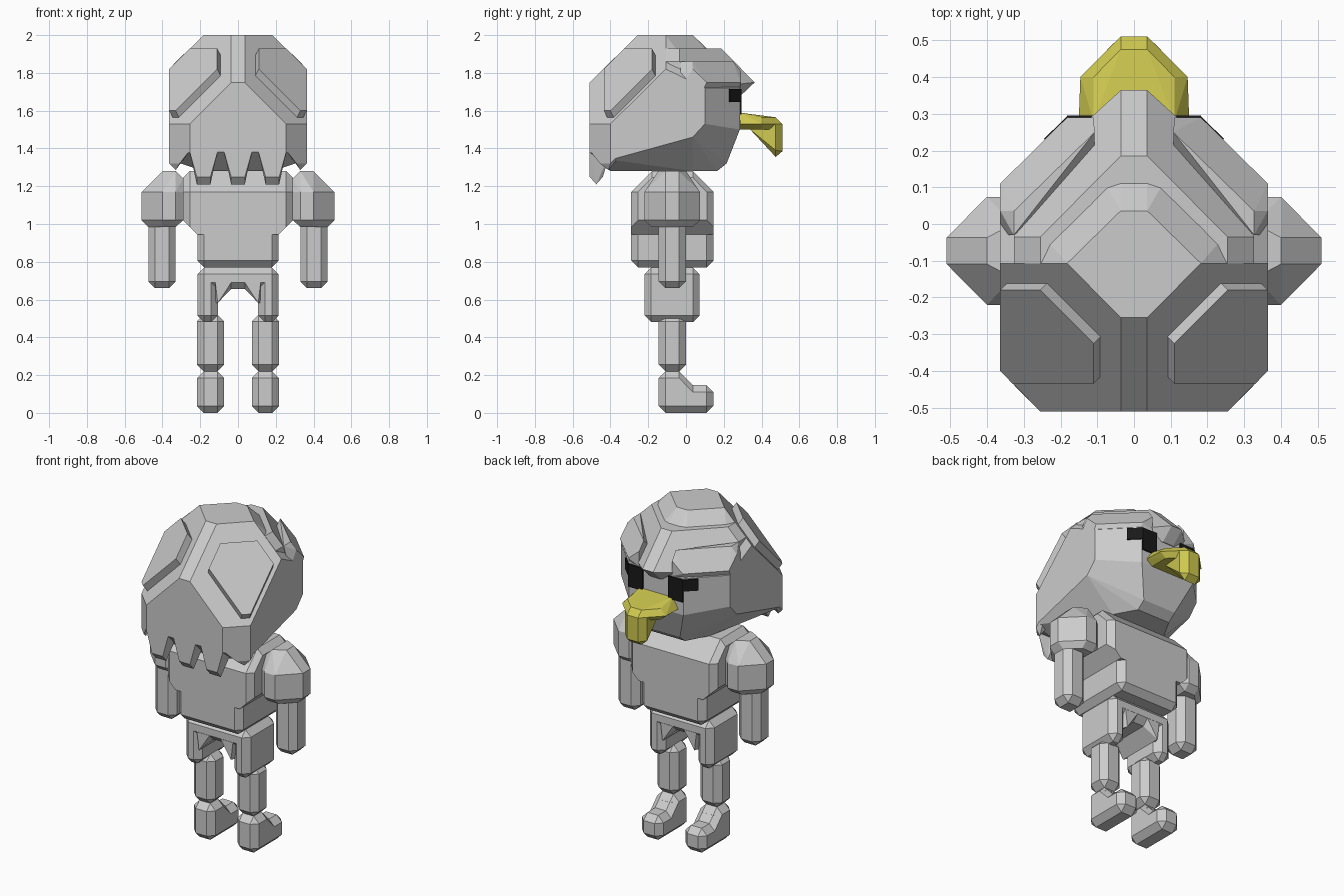
import bpy, bmesh, math


def mat(name, rgb):
    m = bpy.data.materials.new(name)
    m.diffuse_color = (*rgb, 1)
    return m


YELLOW = mat("yellow", (0.62, 0.58, 0.08))
BLACK = mat("black", (0.01, 0.01, 0.01))


def hull(name, pts, material=None, sym=False):
    """Flat-faced convex solid around points; sym adds points mirrored in x."""
    pts = list(pts)
    if sym:
        pts += [(-x, y, z) for x, y, z in pts]
    bm = bmesh.new()
    for p in pts:
        bm.verts.new(p)
    bmesh.ops.remove_doubles(bm, verts=bm.verts[:], dist=0.0005)
    bmesh.ops.convex_hull(bm, input=bm.verts[:])
    loose = [v for v in bm.verts if not v.link_faces]
    bmesh.ops.delete(bm, geom=loose, context='VERTS')
    bmesh.ops.dissolve_limit(bm, angle_limit=math.radians(3), verts=bm.verts[:], edges=bm.edges[:])
    bmesh.ops.recalc_face_normals(bm, faces=bm.faces[:])
    me = bpy.data.meshes.new(name)
    bm.to_mesh(me)
    bm.free()
    ob = bpy.data.objects.new(name, me)
    bpy.context.collection.objects.link(ob)
    if material:
        me.materials.append(material)
    return ob


def pair(name, pts, material=None):
    pts = list(pts)
    hull(name + "_right", pts, material)
    hull(name + "_left", [(-x, y, z) for x, y, z in pts], material)


def cbox(xr, yr, zr, c=0.036):
    """Points of a box with chamfered edges and corners."""
    out = []
    for full in range(3):
        ins = [0 if i == full else c for i in range(3)]
        # two axes stay inset, one reaches the full extent
        r = [(a + i, b - i) for (a, b), i in zip((xr, yr, zr), ins)]
        out += [(x, y, z) for x in r[0] for y in r[1] for z in r[2]]
    return out


def box(xr, yr, zr):
    return [(x, y, z) for x in xr for y in yr for z in zr]


# head core
hull("head", [
    (.036, .036, 2), (.182, -.107, 2), (.036, -.255, 2),
    (.364, -.107, 1.82), (.364, .0, 1.71), (.364, -.18, 1.75), (.364, -.4, 1.53),
    (.364, .1, 1.72), (.364, .1, 1.53), (.364, .036, 1.46), (.364, -.26, 1.46), (.364, -.4, 1.34),
    (.255, -.51, 1.53), (.036, -.51, 1.75), (.255, -.51, 1.38), (.364, -.4, 1.38),
    (.182, -.4, 1.28), (.182, .036, 1.28), (.11, .165, 1.28), (.11, .215, 1.32),
    (.182, .285, 1.72), (.182, .285, 1.5), (.036, .11, 1.93), (.255, -.107, 1.93)], sym=True)

# raised hair panels on the back corners
panel = [(.11, -.325, 1.93), (.255, -.18, 1.93), (.364, -.18, 1.82),
         (.364, -.4, 1.6), (.33, -.435, 1.6), (.11, -.435, 1.82)]
pair("hair_back_panel", panel + [(x - .04, y + .04, z - .08) for x, y, z in panel])

# stepped fringe layers ending in a peak above the face
hull("fringe_upper", [(.036, .185, 1.93), (.255, -.035, 1.93), (.255, -.107, 1.93),
                      (.327, -.035, 1.86), (.327, -.107, 1.86), (.036, .364, 1.75),
                      (.327, .1, 1.72), (.036, .29, 1.68), (.2, -.1, 1.7)], sym=True)
pair("fringe_lower", [(.107, .25, 1.86), (.327, .035, 1.86), (.364, .036, 1.82),
                      (.364, .11, 1.75), (.182, .29, 1.75), (.11, .29, 1.81),
                      (.11, .29, 1.72), (.182, .27, 1.71), (.364, .09, 1.71),
                      (.107, .1, 1.72), (.364, -.03, 1.72), (.327, -.03, 1.86)])


# ragged tips along the back hem of the hair
def tip(x):
    return (box((x - .073, x + .073), (-.51, -.40), (1.38,))
            + box((x - .036, x + .036), (-.51, -.44), (1.25,))
            + box((x - .036, x + .036), (-.475,), (1.21,)))


hull("hair_tip_centre", tip(0))
pair("hair_tip", tip(.182))
pair("hair_tip_corner", [(.255, -.51, 1.39), (.364, -.4, 1.39), (.364, -.3, 1.42),
                         (.31, -.455, 1.32), (.364, -.4, 1.32), (.33, -.41, 1.285), (.29, -.36, 1.36)])

# eyes: inner column on the face, outer pixel wrapping the corner
pair("eye_inner", box((.085, .182), (.25, .295), (1.58, 1.715)), BLACK)
pair("eye_outer", [(x, y, z) for z in (1.645, 1.715)
                   for x, y in ((.18, .295), (.245, .232), (.21, .2), (.15, .25))], BLACK)

# beak
hull("beak", [(.11, .33, 1.565), (.11, .4, 1.565), (.036, .475, 1.565),
              (.146, .33, 1.53), (.146, .4, 1.53), (.036, .51, 1.53),
              (.11, .26, 1.5), (.11, .4, 1.5), (.036, .475, 1.5), (.15, .29, 1.53),
              (.11, .28, 1.59)], YELLOW, sym=True)
hull("beak_hook", [(.036, .51, 1.53), (.036, .51, 1.385), (.036, .475, 1.355),
                   (.073, .475, 1.53), (.073, .475, 1.39), (.036, .44, 1.39),
                   (.06, .34, 1.5), (.06, .34, 1.52)], YELLOW, sym=True)

# torso
hull("chest", [(.255, -.18, 1.28), (.255, .036, 1.28), (.29, -.18, 1.245), (.29, .036, 1.245),
               (.255, -.29, 1.17), (.255, .145, 1.17), (.29, -.255, 1.17), (.29, .11, 1.17),
               (.255, -.29, .985), (.255, .145, .985), (.29, -.255, 1.02), (.29, .11, 1.02),
               (.215, -.29, .945), (.215, .145, .945)], sym=True)
hull("waist", cbox((-.215, .215), (-.29, .145), (.77, 1.05)))

# shoulders and arms
pair("shoulder", [(x, -.073 + s * d, z) for s in (1, -1) for x, d, z in (
    (.51, .036, 1.17), (.51, .036, 1.02), (.40, .147, 1.17), (.40, .147, 1.02),
    (.33, .147, 1.17), (.33, .147, 1.02), (.29, .11, 1.17), (.29, .11, 1.02),
    (.29, .073, 1.24), (.33, .073, 1.28), (.40, .036, 1.28),
    (.475, .036, .985), (.40, .11, .985), (.33, .11, .985))])
pair("arm", cbox((.33, .475), (-.145, 0), (.66, 1.05)))

# hips with an arch between the thighs
hull("hips", cbox((-.215, .215), (-.22, .072), (.655, .77)))
pair("thigh", cbox((.107, .215), (-.22, .072), (.48, .74)))
pair("hip_gusset", box((.107,), (-.22, .072), (.583,)) + box((.036, .12), (-.185, .036), (.655,))
     + box((.12,), (-.185, .036), (.583,)) + box((.036, .12), (-.22, .072), (.69,)))

# legs and feet
pair("leg", cbox((.073, .217), (-.145, 0), (.22, .52)))
pair("heel", cbox((.073, .217), (-.145, 0), (0, .22)))
pair("foot", cbox((.073, .217), (-.145, .145), (0, .147)))
pair("instep", box((.109, .181), (-.036,), (.22,)) + box((.109, .181), (.036,), (.147,))
     + box((.073, .217), (-.036,), (.184,)) + box((.073, .217), (.036,), (.111,))
     + box((.073, .217), (-.036,), (.1,)))
